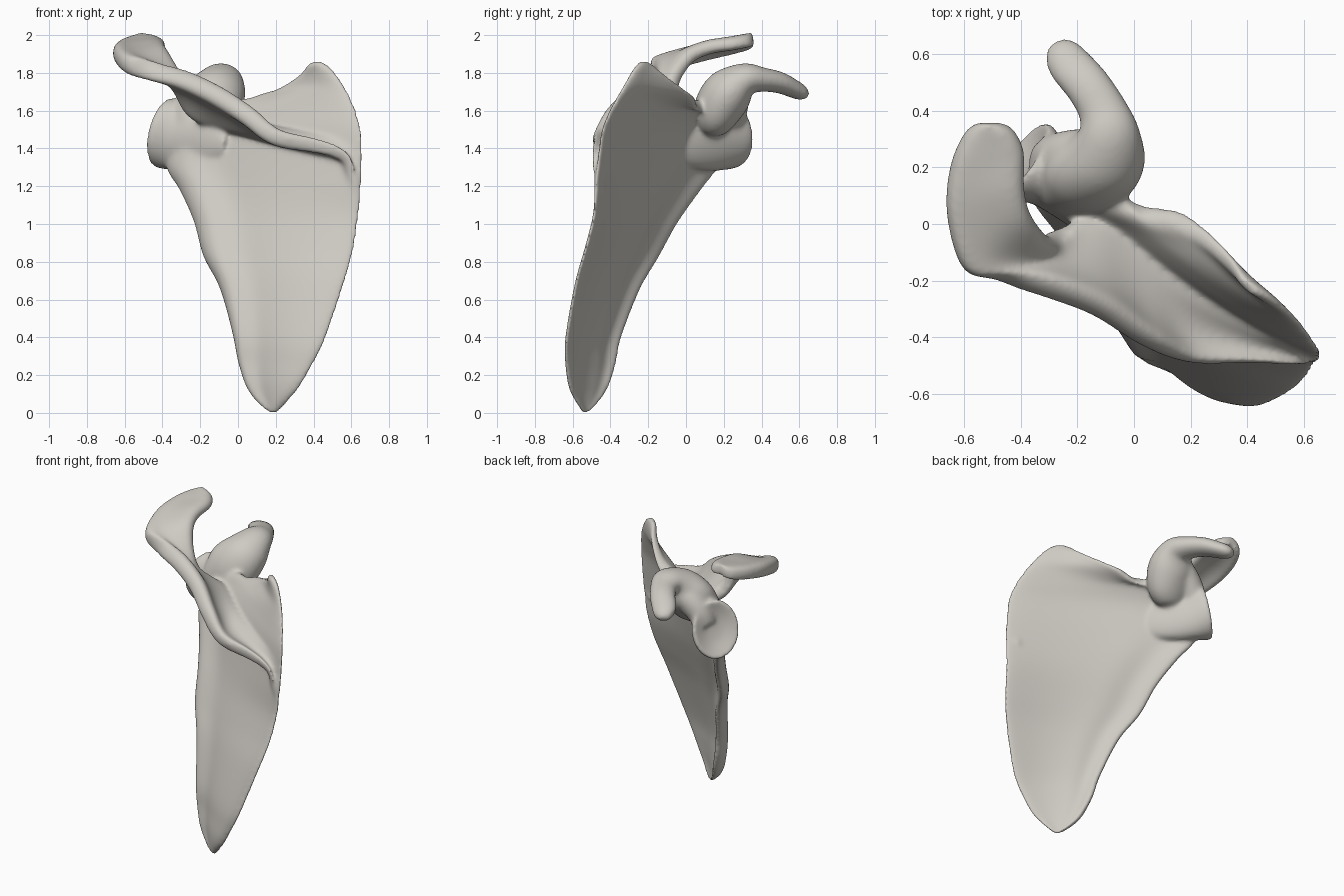
import bpy, bmesh, math
from mathutils import Vector

cube = bpy.data.objects.get("Cube")
if cube:
    bpy.data.objects.remove(cube, do_unlink=True)

bone = bpy.data.materials.new("bone")
bone.use_nodes = True
bone.diffuse_color = (0.62, 0.595, 0.55, 1)
bone.node_tree.nodes["Principled BSDF"].inputs["Base Color"].default_value = bone.diffuse_color
bone.node_tree.nodes["Principled BSDF"].inputs["Roughness"].default_value = 0.7


def resample(keys, steps):
    """Smooth curve through vectors of any size."""
    out = []
    last = len(keys) - 1
    for i in range(last):
        a, b, c, d = (keys[min(max(i + k, 0), last)] for k in (-1, 0, 1, 2))
        for s in range(steps):
            t = s / steps
            out.append([0.5 * (2 * q + (r - p) * t + (2 * p - 5 * q + 4 * r - w) * t * t
                               + (3 * q - p - 3 * r + w) * t ** 3)
                        for p, q, r, w in zip(a, b, c, d)])
    return out + [list(keys[-1])]


def bump(x, centre, width):
    return math.exp(-((x - centre) / width) ** 2)


def loft(name, rings):
    """Closed skin over a list of equal rings."""
    bm = bmesh.new()
    rows = [[bm.verts.new(p) for p in ring] for ring in rings]
    n = len(rows[0])
    for a, b in zip(rows, rows[1:]):
        for i in range(n):
            j = (i + 1) % n
            bm.faces.new((a[i], a[j], b[j], b[i]))
    bm.faces.new(rows[0][::-1])
    bm.faces.new(rows[-1])
    bmesh.ops.recalc_face_normals(bm, faces=bm.faces)
    mesh = bpy.data.meshes.new(name)
    bm.to_mesh(mesh)
    bm.free()
    mesh.materials.append(bone)
    obj = bpy.data.objects.new(name, mesh)
    bpy.context.collection.objects.link(obj)
    return obj


def slab(name, keys, half_thickness, bow, cols=28):
    """Curved plate between two edges; keys hold both edge points."""
    rows = resample(keys, 6)
    spread = [(1 - math.cos(math.pi * c / cols)) / 2 for c in range(cols + 1)]
    mid = [[Vector(r[:3]).lerp(Vector(r[3:]), v) for v in spread] for r in rows]
    rings = []
    for i, row in enumerate(mid):
        u = i / (len(mid) - 1)
        front, back = [], []
        for c, (p, v) in enumerate(zip(row, spread)):
            along = mid[min(i + 1, len(mid) - 1)][c] - mid[max(i - 1, 0)][c]
            normal = (row[-1] - row[0]).cross(along).normalized()
            centre = p + normal * bow(u, v)
            edge = max(0, 1 - abs(2 * v - 1) ** 6) ** 0.5
            off = normal * half_thickness(u, v) * edge
            front.append(centre + off)
            back.append(centre - off)
        rings.append(front + back[-2:0:-1])
    return loft(name, rings)


def tube(name, keys, side, axis=None, sides=28, steps=5):
    """Oval tube; keys are x, y, z, half width, half height."""
    pts = resample(keys, steps)
    rings = []
    for i, p in enumerate(pts):
        t = axis or Vector(pts[min(i + 1, len(pts) - 1)][:3]) - Vector(pts[max(i - 1, 0)][:3])
        t = t.normalized()
        s = (side - t * side.dot(t)).normalized()
        up = s.cross(t)
        rings.append([Vector(p[:3]) + s * p[3] * math.cos(a) + up * p[4] * math.sin(a)
                      for a in (2 * math.pi * k / sides for k in range(sides))])
    return loft(name, rings)


# Thin triangular blade: outer border, then inner border, bottom to top
blade = slab("blade", [
    (0.18, -.515, -.005, .21, -.535, -.005),
    (0.085, -.43, .10, .31, -.61, .11),
    (0.025, -.375, .25, .395, -.635, .25),
    (-.01, -.34, .40, .465, -.635, .39),
    (-.085, -.24, .65, .565, -.585, .68),
    (-.175, -.14, .82, .62, -.53, .88),
    (-.225, -.04, 1.00, .645, -.49, 1.05),
    (-.30, .08, 1.17, .66, -.48, 1.22),
    (-.37, .17, 1.30, .665, -.465, 1.37),
    (-.33, .20, 1.48, .655, -.445, 1.50),
    (-.18, .17, 1.58, .63, -.405, 1.60),
    (0.02, .07, 1.61, .59, -.355, 1.69),
    (0.16, .04, 1.675, .55, -.32, 1.755),
    (0.31, -.10, 1.775, .49, -.275, 1.83),
    (0.37, -.20, 1.845, .43, -.24, 1.865),
], lambda u, v: (0.022 + 0.042 * bump(v, 0, .16) * (1 - u ** 4)) * min(1, 0.4 + 6 * u),
    lambda u, v: (0.22 * v * (1 - v) + 0.045 * bump(v, .12, .12) * (1 - u ** 3))
    * math.sin(math.pi * (0.1 + 0.9 * u)))

# Raised ridge that widens into the overhanging shoulder tip
ridge = slab("ridge_and_shoulder_tip", [
    (.625, -.485, 1.16, .635, -.46, 1.20),
    (.595, -.495, 1.33, .605, -.44, 1.35),
    (.52, -.495, 1.395, .53, -.41, 1.40),
    (.40, -.49, 1.425, .42, -.36, 1.43),
    (.20, -.49, 1.465, .20, -.22, 1.48),
    (.05, -.43, 1.59, .05, -.11, 1.50),
    (-.12, -.32, 1.705, -.10, .01, 1.52),
    (-.30, -.245, 1.79, -.23, .0, 1.57),
    (-.46, -.20, 1.815, -.29, -.05, 1.73),
    (-.60, -.16, 1.835, -.36, .03, 1.88),
    (-.66, .03, 1.885, -.385, .13, 1.935),
    (-.65, .20, 1.92, -.385, .25, 1.95),
    (-.60, .32, 1.94, -.42, .33, 1.96),
    (-.55, .36, 1.95, -.47, .36, 1.96),
], lambda u, v: 0.018 + 0.046 * bump(v, 0, .25) * math.sin(math.pi * u)
    + 0.05 * bump(v, 1, .32) * (1 - u) + 0.018 * u,
    lambda u, v: 0.25 * (u - 0.55) * v * (1 - v))

# Neck flaring to the shallow oval joint socket
out = Vector((-.80, .55, .24)).normalized()
rim = Vector((-.392, .23, 1.485))
socket = tube("neck_and_socket", [
    (*(rim + out * d + Vector((-.55, -.83, .5)) * shift), w, h) for d, shift, w, h in (
        (-.46, .085, .015, .05), (-.34, .05, .055, .13), (-.22, .02, .085, .165),
        (-.11, 0, .115, .18), (-.03, 0, .153, .19), (.005, 0, .15, .188),
        (-.005, 0, .12, .155), (-.025, 0, .06, .08), (-.03, 0, .01, .01))
], Vector((.57, .80, 0)), out)

# Hooked process projecting to the rear from a broad root
hook = tube("hooked_process", [
    (-.26, .12, 1.42, .06, .05),
    (-.235, .125, 1.52, .12, .09),
    (-.17, .165, 1.61, .17, .125),
    (-.11, .23, 1.70, .155, .13),
    (-.09, .315, 1.765, .115, .09),
    (-.11, .40, 1.765, .088, .066),
    (-.165, .49, 1.75, .082, .058),
    (-.225, .56, 1.72, .08, .05),
    (-.255, .61, 1.695, .065, .042),
    (-.27, .64, 1.68, .035, .022),
], Vector((1, .2, 0)))

# Buttress between socket top and hook
buttress = tube("hook_buttress", [
    (-.31, .22, 1.50, .07, .07),
    (-.27, .235, 1.58, .085, .085),
    (-.20, .245, 1.66, .09, .09),
    (-.12, .25, 1.72, .08, .08),
], Vector((0, 1, 0)))

# Fuse everything into one smooth bone
parts = [blade, ridge, socket, hook, buttress]
bpy.ops.object.select_all(action='DESELECT')
for p in parts:
    p.select_set(True)
bpy.context.view_layer.objects.active = blade
bpy.ops.object.join()
blade.name = "shoulder_blade"
fuse = blade.modifiers.new("fuse", 'REMESH')
fuse.mode = 'VOXEL'
fuse.voxel_size = 0.0095
fuse.use_smooth_shade = True
soften = blade.modifiers.new("soften", 'SMOOTH')
soften.factor = 0.5
soften.iterations = 30
bpy.ops.object.shade_smooth()
